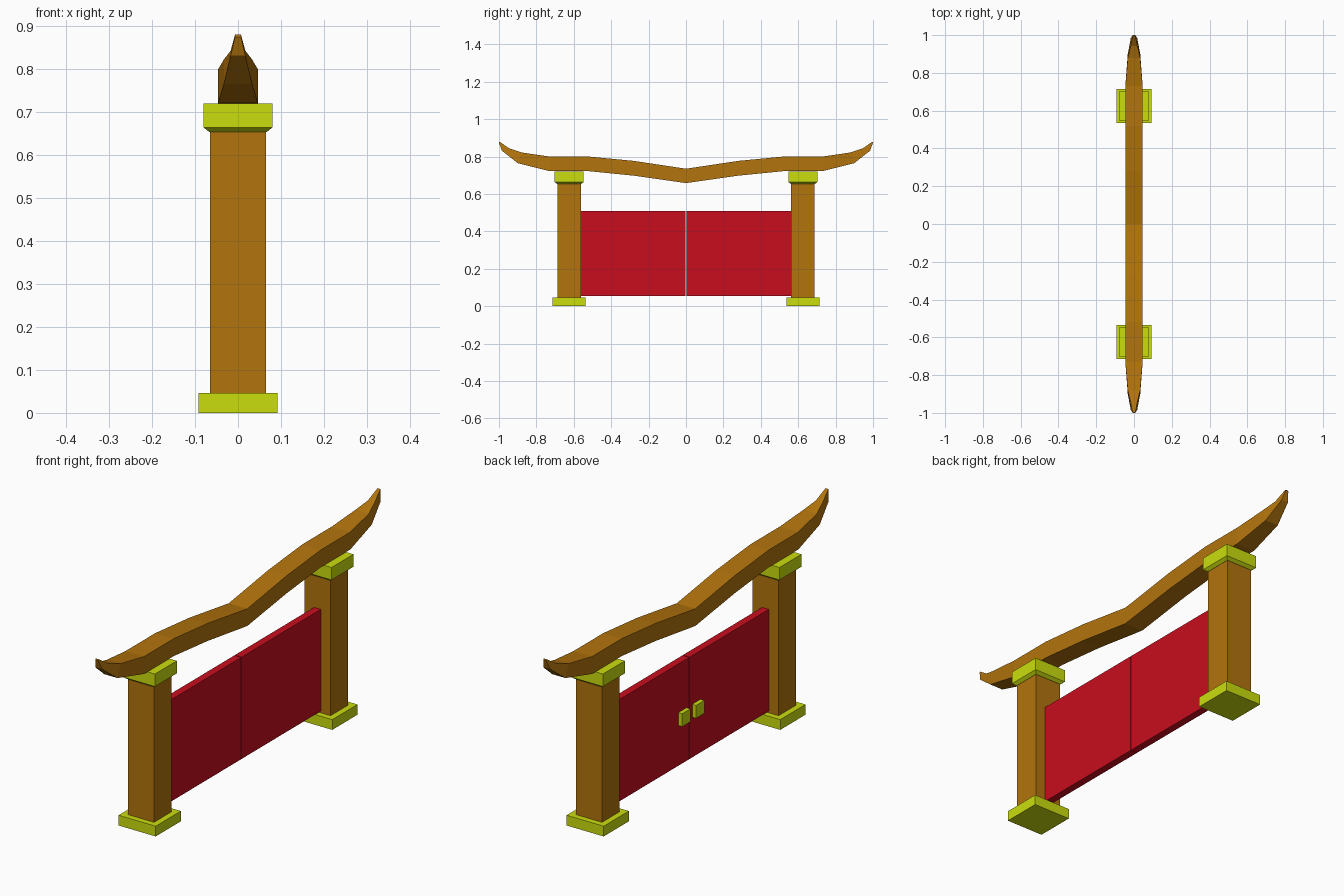
import bpy

if "Cube" in bpy.data.objects:
    bpy.data.objects.remove(bpy.data.objects["Cube"])


def material(name, color):
    m = bpy.data.materials.new(name)
    m.diffuse_color = (*color, 1)
    m.use_nodes = True
    m.node_tree.nodes["Principled BSDF"].inputs["Base Color"].default_value = m.diffuse_color
    return m


WOOD = material("wood", (0.45, 0.175, 0.004))
TRIM = material("yellow_trim", (0.60, 0.73, 0.004))
RED = material("red_paint", (0.58, 0.004, 0.013))


def loft(name, rings, mat):
    """Skin a list of equal-sized point rings and cap both ends."""
    n = len(rings[0])
    verts = [p for ring in rings for p in ring]
    faces = [(r * n + i, r * n + (i + 1) % n, (r + 1) * n + (i + 1) % n, (r + 1) * n + i)
             for r in range(len(rings) - 1) for i in range(n)]
    faces += [tuple(reversed(range(n))), tuple(range(len(verts) - n, len(verts)))]
    mesh = bpy.data.meshes.new(name)
    mesh.from_pydata(verts, [], faces)
    mesh.materials.append(mat)
    obj = bpy.data.objects.new(name, mesh)
    bpy.context.collection.objects.link(obj)
    return obj


def stack(name, x, y, levels, mat):
    """Vertical block with rectangular levels (half_x, half_y, z)."""
    return loft(name, [[(x - hx, y - hy, z), (x + hx, y - hy, z),
                        (x + hx, y + hy, z), (x - hx, y + hy, z)]
                       for hx, hy, z in levels], mat)


for side, s in (("front", -1), ("back", 1)):
    # Post with base and chamfered cap
    y = 0.625 * s
    stack(side + "_base", 0, y, [(0.092, 0.089, 0), (0.092, 0.089, 0.046)], TRIM)
    stack(side + "_post", 0, y, [(0.065, 0.0625, 0.046), (0.065, 0.0625, 0.655)], WOOD)
    stack(side + "_cap", 0, y, [(0.066, 0.0635, 0.653), (0.08, 0.0775, 0.664),
                                (0.08, 0.0775, 0.72)], TRIM)
    # Door leaf with a thin gap at the middle
    stack(side + "_door", 0, 0.283 * s, [(0.017, 0.281, 0.054), (0.017, 0.281, 0.51)], RED)
    # Handle on the -x face only
    stack(side + "_handle", -0.0265, 0.049 * s,
          [(0.0095, 0.029, 0.234), (0.0095, 0.029, 0.292)], TRIM)

# Curved top beam: (top y, top z, bottom y, bottom z, half width)
half = [(0.28, 0.777, 0.28, 0.698, 0.046), (0.52, 0.80, 0.52, 0.722, 0.046),
        (0.73, 0.80, 0.73, 0.722, 0.046), (0.88, 0.822, 0.90, 0.765, 0.033),
        (0.943, 0.843, 0.985, 0.832, 0.017), (0.998, 0.88, 1.0, 0.875, 0.007)]
middle = [(0, 0.735, 0, 0.658, 0.046)]
mirrored = [(-a, b, -c, d, w) for a, b, c, d, w in reversed(half)]
loft("top_beam", [[(-w, ty, tz), (w, ty, tz), (w, by, bz), (-w, by, bz)]
                  for ty, tz, by, bz, w in mirrored + middle + half], WOOD)

# Make all normals point outwards
import bmesh
for obj in bpy.context.collection.objects:
    bm = bmesh.new()
    bm.from_mesh(obj.data)
    bmesh.ops.recalc_face_normals(bm, faces=bm.faces)
    bm.to_mesh(obj.data)
    bm.free()
